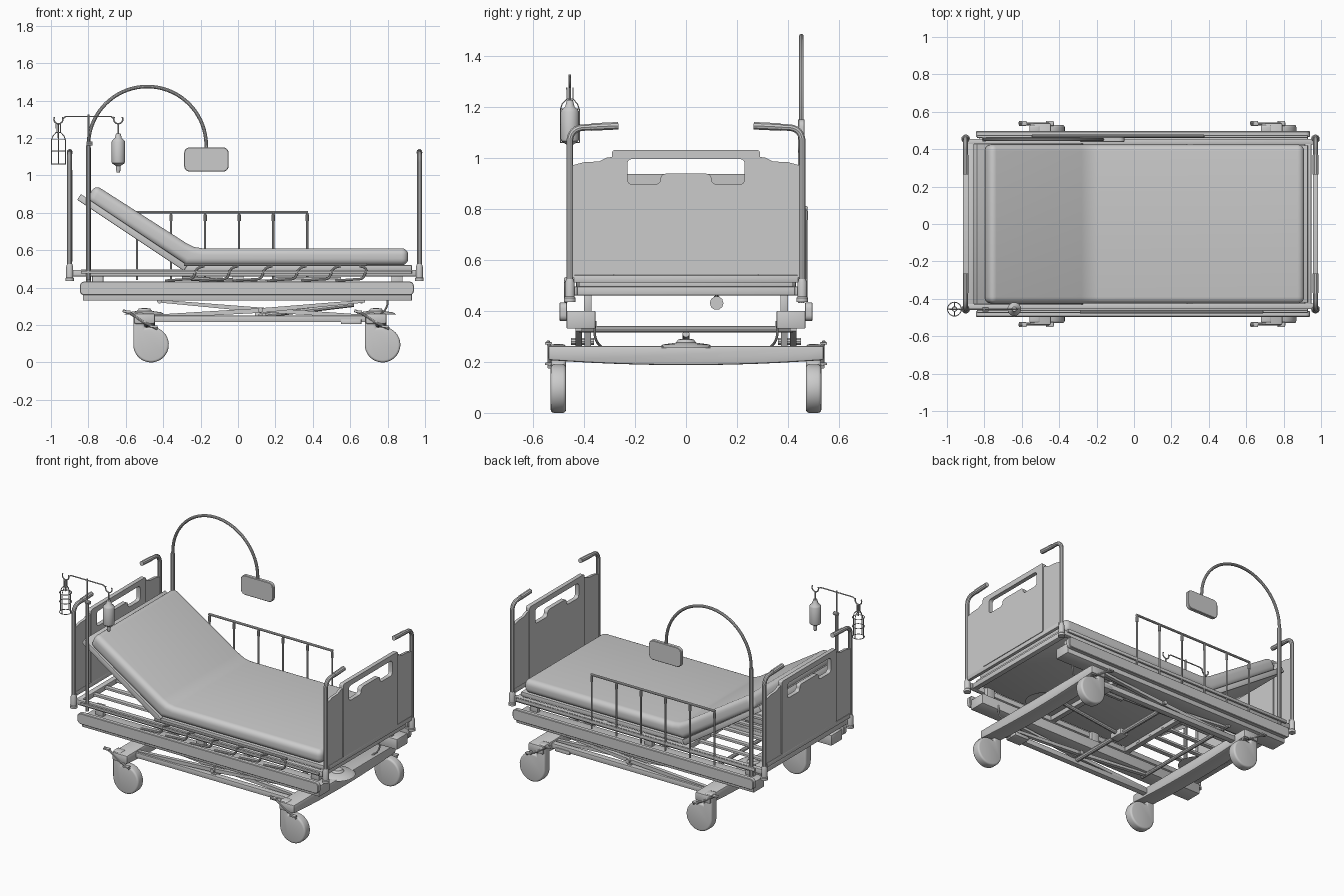
import bpy, bmesh, math
from mathutils import Vector, Matrix

if "Cube" in bpy.data.objects:
    bpy.data.objects.remove(bpy.data.objects["Cube"])

XZ = Matrix(((1, 0, 0, 0), (0, 0, -1, 0), (0, 1, 0, 0), (0, 0, 0, 1)))   # profile u,v -> x,z
YZ = Matrix(((0, 0, 1, 0), (1, 0, 0, 0), (0, 1, 0, 0), (0, 0, 0, 1)))    # profile u,v -> y,z

def add(name, data):
    ob = bpy.data.objects.new(name, data)
    bpy.context.collection.objects.link(ob)
    return ob

def from_bm(name, bm, bevel=0, segs=2):
    bmesh.ops.recalc_face_normals(bm, faces=bm.faces)
    me = bpy.data.meshes.new(name)
    bm.to_mesh(me)
    bm.free()
    ob = add(name, me)
    if bevel:
        m = ob.modifiers.new("bevel", "BEVEL")
        m.width, m.segments, m.limit_method = bevel, segs, 'ANGLE'
        m.angle_limit = math.radians(40)
        m.use_clamp_overlap = False
    return ob

def box(name, x, y, z, bevel=0.004):
    bm = bmesh.new()
    bmesh.ops.create_cube(bm, size=1)
    for v in bm.verts:
        for i, (a, b) in enumerate((sorted(x), sorted(y), sorted(z))):
            v.co[i] = (a + b) / 2 + v.co[i] * (b - a)
    return from_bm(name, bm, bevel)

def prism(name, pts, plane, centre, depth, bevel=0, segs=2):
    bm = bmesh.new()
    f = bm.faces.new([bm.verts.new((u, v, -depth / 2)) for u, v in pts])
    r = bmesh.ops.extrude_face_region(bm, geom=[f])
    for v in r["geom"]:
        if isinstance(v, bmesh.types.BMVert):
            v.co.z += depth
    bm.transform(plane)
    bmesh.ops.translate(bm, verts=bm.verts, vec=(centre, 0, 0) if plane is YZ else (0, centre, 0))
    return from_bm(name, bm, bevel, segs)

def fillet(pts, r, closed=False, n=6):
    pts, out = [Vector(p) for p in pts], []
    for i, p in enumerate(pts):
        if not closed and i in (0, len(pts) - 1):
            out.append(p)
            continue
        a, b = pts[i - 1], pts[(i + 1) % len(pts)]
        a, b = p + (a - p).normalized() * r, p + (b - p).normalized() * r
        for k in range(n + 1):
            t = k / n
            out.append(a * (1 - t) ** 2 + p * 1.6 * t * (1 - t) + (a + b) * 0.2 * t * (1 - t) + b * t * t)
    return out

def spline(cu, pts, closed):
    s = cu.splines.new('POLY')
    s.points.add(len(pts) - 1)
    for q, p in zip(s.points, pts):
        q.co = (*p, 1) if len(p) == 3 else (*p, 0, 1)
    s.use_cyclic_u = closed

def tube(name, pts, r, closed=False, res=3):
    cu = bpy.data.curves.new(name, 'CURVE')
    cu.dimensions, cu.bevel_depth, cu.bevel_resolution, cu.use_fill_caps = '3D', r, res, True
    spline(cu, pts, closed)
    return add(name, cu)

def lathe(name, prof, x, y, n=24):
    bm = bmesh.new()
    rings = [[bm.verts.new((x + r * math.cos(k * math.tau / n), y + r * math.sin(k * math.tau / n), z))
              for k in range(n)] for r, z in prof]
    for a, b in zip(rings, rings[1:]):
        for k in range(n):
            bm.faces.new((a[k], a[k - 1], b[k - 1], b[k]))
    bm.faces.new(rings[0])
    bm.faces.new(rings[-1])
    return from_bm(name, bm)

def arc(cx, cz, r, a0, a1, n=24):
    return [(cx + r * math.cos(math.radians(a0 + (a1 - a0) * k / n)),
             cz + r * math.sin(math.radians(a0 + (a1 - a0) * k / n))) for k in range(n + 1)]

# Mattress and the platform under it
prism("mattress", [(-.81, .865), (-.28, .52), (.91, .52), (.91, .61), (-.19, .61), (-.235, .617),
                   (-.28, .64), (-.765, .95)], XZ, 0, .85, .035, 5)
prism("backrest_board", [(-.86, .87), (-.29, .49), (-.27, .52), (-.84, .90)], XZ, 0, .86, .004)
box("platform_board", (-.29, .93), (-.42, .42), (.49, .52))

# Sleeping frame: side tubes, crossbars, lengthwise slats at the head
for s in (-1, 1):
    box("frame_side_tube", (-.89, .96), (s * .425, s * .455), (.46, .495))
for x in (-.87, -.3, .3, .93):
    box("frame_crossbar", (x - .018, x + .018), (-.44, .44), (.46, .495))
for k in range(6):
    y = -.3 + k * .12
    box("frame_slat", (-.86, -.28), (y - .015, y + .015), (.47, .485), .002)

# Head and foot boards with posts
for x, end in ((-.90, "head"), (.97, "foot")):
    cu = bpy.data.curves.new(end + "_panel", 'CURVE')
    cu.dimensions, cu.fill_mode, cu.extrude = '2D', 'BOTH', .014
    spline(cu, fillet([(-.29, .54), (.29, .54), (.29, 1.03), (-.29, 1.03)], .012, True), True)
    spline(cu, fillet([(-.23, .895), (-.1, .895), (-.1, .937), (.1, .937), (.1, .895), (.23, .895),
                       (.23, .995), (-.23, .995)], .02, True), True)
    add(end + "_panel", cu).matrix_world = Matrix.Translation((x, 0, 0)) @ YZ
    box(end + "_lower_bar", (x - .012, x + .012), (-.44, .44), (.51, .54))
    for s in (-1, 1):
        prism(end + "_side_panel", [(s * .285, .53), (s * .445, .53), (s * .445, .97), (s * .40, .982),
                                    (s * .34, .985), (s * .31, 1.0), (s * .285, 1.003)], YZ, x, .018)
        tube(end + "_post", fillet([(x, s * .455, .45), (x, s * .455, 1.115), (x, s * .36, 1.12),
                                    (x, s * .27, 1.125)], .045), .0135)
        tube(end + "_grip", [(x, s * .37, 1.12), (x, s * .265, 1.125)], .0155)
        lathe(end + "_post_foot", [(.023, .435), (.023, .45), (.019, .455), (.019, .51), (.014, .525)], x, s * .455)

# Bumpers, lower rails, lifting columns
for s in (-1, 1):
    prism("side_bumper", fillet([(-.845, .36), (.94, .36), (.94, .432), (-.845, .432)], .022, True),
          XZ, s * .481, .03, .003, 1)
    box("lower_rail", (-.83, .93), (s * .355, s * .468), (.33, .40))
    for x in (-.75, 0, .85):
        box("rail_column", (x - .03, x + .03), (s * .37, s * .40), (.39, .47))

# Undercarriage: side tubes, scissor arms, cables
for s in (-1, 1):
    box("base_side_tube", (-.5, .74), (s * .405, s * .445), (.215, .25))
    prism("lift_arm_a", [(-.42, .32), (.1, .27), (.68, .235), (.68, .255), (.1, .295), (-.42, .335)], XZ, s * .385, .025)
    prism("lift_arm_b", [(-.45, .235), (.12, .265), (.68, .32), (.68, .335), (.12, .29), (-.45, .255)], XZ, s * .42, .025)
    tube("arm_pivot", [(.12, s * .36, .28), (.12, s * .45, .28)], .014)
    box("base_bracket", (.55, .66), (s * .36, s * .45), (.205, .23))
    tube("cable", fillet([(.8, s * .355, .36), (.8, s * .36, .29), (.75, s * .325, .25)], .03), .005)
tube("lift_crossbar", [(.12, -.43, .245), (.12, .43, .245)], .016)
box("pivot_block", (.09, .15), (-.05, .05), (.225, .265))
tube("lift_brace", [(.12, 0, .25), (.62, 0, .31)], .014)
tube("lift_actuator", [(.2, .12, .43), (.55, .12, .43)], .027)
tube("actuator_rod", [(-.3, .12, .45), (.2, .12, .43)], .012)
for x, z in ((-.42, .328), (.66, .328)):
    tube("lift_shaft", [(x, -.42, z), (x, .42, z)], .013)

# Base crossbeams, casters and brake pedals
for cx in (-.465, .773):
    low = [(y, .187 + .02 * (y / .54) ** 2) for y in [-.54 + k * .09 for k in range(13)]]
    bx = cx - .035
    prism("base_crossbeam", low + [(.54, .262), (-.54, .262)], YZ, bx, .11, .008)
    lathe("beam_dome", [(.11, .255), (.09, .268), (.04, .275), (.03, .288), (.012, .29)], bx, 0)
    for s in (-1, 1):
        wheel = arc(cx, .095, .095, 180, 470, 30) + [(cx - .035, .2), (cx - .035, .265), (cx - .095, .27)]
        prism("caster", wheel, XZ, s * .5, .06, .012, 3)
        tube("brake_pedal", [(cx - .15, s * .54, .277), (cx - .11, s * .535, .262), (cx - .04, s * .535, .215),
                             (cx + .035, s * .535, .18)], .008)
        for dx, z in ((-.13, .272), (.015, .192)):
            box("pedal_pad", (cx + dx - .02, cx + dx + .02), (s * .525, s * .552), (z - .005, z + .005), .002)

# Raised guard rail at the back
tube("guard_top_bar", [(-.545, .47, .803), (.375, .47, .803)], .008)
box("guard_bottom_bar", (-.84, .93), (.46, .475), (.475, .498))
for k in range(6):
    x = -.54 + k * .182
    tube("guard_post", [(x, .47, .44), (x, .47, .80)], .006)
    tube("guard_post_sleeve", [(x, .47, .755), (x, .47, .79)], .009)

# Folded guard rail at the front
tube("folded_top_bar", [(-.29, -.47, .523), (.69, -.47, .523)], .009)
box("folded_bottom_bar", (-.84, .93), (-.475, -.46), (.475, .49))
for k in range(6):
    x = -.22 + k * .182
    tube("folded_post", fillet([(x - .17, -.47, .437), (x - .02, -.47, .447), (x, -.47, .505),
                                (x + .04 if k < 5 else x - .04, -.47, .515)], .018), .007)

# Overhead lifting pole with hand plate
px, py = -.80, .452
hoop = arc(-.485, 1.16, .315, 180, 0, 36)
tube("lifting_pole", [(px, py, .44)] + [(x, py, z) for x, z in hoop] + [(-.17, py, 1.12)], .0095)
tube("lifting_pole_sleeve", [(px, py, .43), (px, py, 1.15)], .0135)
prism("hand_plate", fillet([(-.288, 1.02), (-.05, 1.02), (-.05, 1.15), (-.288, 1.15)], .03, True), XZ, py, .026, .003, 1)

# Drip stand
y = -.455
tube("drip_pole", [(px, y, .44), (px, y, 1.16)], .0115)
tube("drip_pole_top", [(px, y, 1.15), (px, y, 1.325)], .005)
tube("drip_clamp", [(px - .01, y, 1.17), (px + .022, y, 1.17)], .012)
tube("drip_arm", [(-.935, y, 1.305), (-.92, y, 1.315), (-.68, y, 1.315), (-.665, y, 1.305)], .004)
for hx in (-.96, -.64):
    tube("drip_hook", [(x, y, z) for x, z in arc(hx, 1.3, .024, 150, 390, 16)], .004)
    tube("bottle_hanger", [(hx, y, 1.275), (hx, y, 1.2)], .004)

# Solid drip bottle
lathe("full_bottle", [(.008, 1.015), (.012, 1.03), (.012, 1.05), (.034, 1.065), (.036, 1.075), (.036, 1.18),
                      (.032, 1.187), (.018, 1.2), (.012, 1.225), (.004, 1.225)], -.64, y)

# Wire bottle holder
side = [(.037, 1.06), (.037, 1.19), (.03, 1.21), (.012, 1.23), (.012, 1.275)]
for a in range(4):
    c, s = math.cos(a * math.pi / 2), math.sin(a * math.pi / 2)
    tube("holder_wire", [(-.96 + r * c, y + r * s, z) for r, z in side], .0025, res=1)
for r, z in ((.037, 1.06), (.037, 1.13), (.037, 1.19), (.012, 1.23)):
    tube("holder_ring", [(u, v, z) for u, v in arc(-.96, y, r, 0, 345, 23)], .0025, True, 1)

# Bake curves and bevels, then smooth with sharp edges kept
bpy.ops.object.select_all(action='SELECT')
bpy.context.view_layer.objects.active = bpy.data.objects["mattress"]
bpy.ops.object.convert(target='MESH')
bpy.ops.object.shade_smooth_by_angle(angle=math.radians(35))
